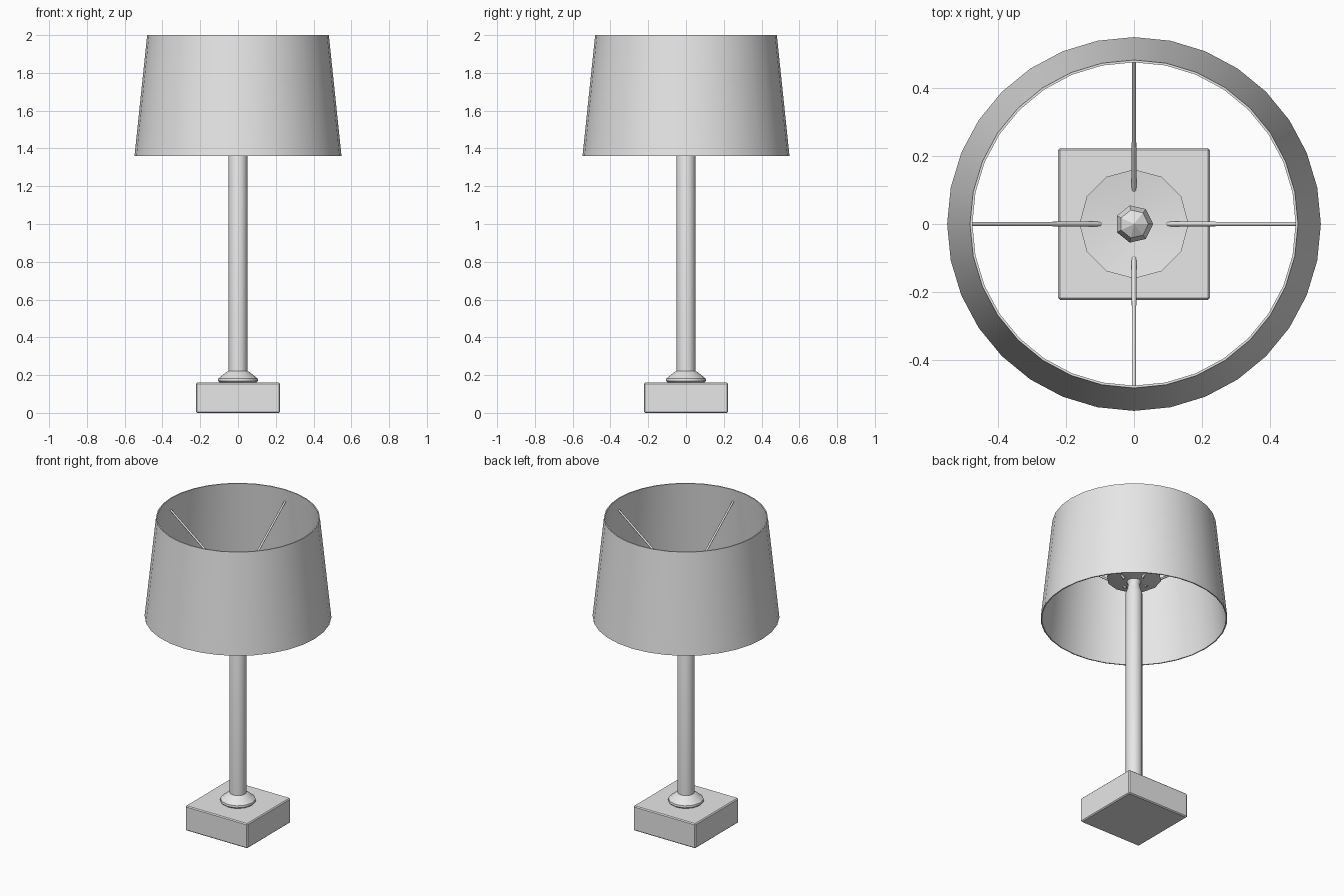
import bpy, bmesh, math
from mathutils import Vector

if "Cube" in bpy.data.objects:
    bpy.data.objects.remove(bpy.data.objects["Cube"], do_unlink=True)

grey = bpy.data.materials.new("plain_grey")
grey.use_nodes = True
grey.diffuse_color = (0.8, 0.8, 0.8, 1)
grey.node_tree.nodes["Principled BSDF"].inputs["Base Color"].default_value = (0.8, 0.8, 0.8, 1)


def finish(name, bm, angle=None):
    """Turn a bmesh into a named object, smooth below the given angle."""
    bmesh.ops.remove_doubles(bm, verts=bm.verts, dist=0.0001)
    bmesh.ops.recalc_face_normals(bm, faces=bm.faces)
    mesh = bpy.data.meshes.new(name)
    bm.to_mesh(mesh)
    bm.free()
    mesh.materials.append(grey)
    obj = bpy.data.objects.new(name, mesh)
    bpy.context.collection.objects.link(obj)
    if angle:
        bpy.ops.object.select_all(action="DESELECT")
        obj.select_set(True)
        bpy.context.view_layer.objects.active = obj
        bpy.ops.object.shade_smooth_by_angle(angle=math.radians(angle))
    return obj


def lathe(name, profile, sides, angle=None, closed=False):
    """Revolve (radius, height) points around the z axis."""
    bm = bmesh.new()
    verts = [bm.verts.new((r, 0, z)) for r, z in profile]
    pairs = list(zip(verts, verts[1:] + verts[:1]))
    edges = [bm.edges.new(p) for p in (pairs if closed else pairs[:-1])]
    bmesh.ops.spin(bm, geom=verts + edges, cent=(0, 0, 0), axis=(0, 0, 1),
                   angle=math.tau, steps=sides, use_merge=False)
    return finish(name, bm, angle)


# Square base block
bm = bmesh.new()
bmesh.ops.create_cube(bm, size=1)
bmesh.ops.scale(bm, vec=(0.445, 0.445, 0.16), verts=bm.verts)
bmesh.ops.translate(bm, vec=(0, 0, 0.08), verts=bm.verts)
bmesh.ops.bevel(bm, geom=bm.edges[:], offset=0.006, segments=1, affect="EDGES")
finish("base_block", bm)

# Collar where the pole meets the base
lathe("base_collar", [(0, 0.155), (0.09, 0.155), (0.106, 0.17), (0.104, 0.182),
                      (0.06, 0.217), (0.046, 0.225), (0, 0.225)], 12, 40)

# Pole with its narrowed neck
lathe("pole", [(0, 0.2), (0.05, 0.2), (0.05, 1.53), (0.04, 1.56),
               (0.034, 1.59), (0.05, 1.625), (0, 1.625)], 12, 40)

# Shallow dish carrying the arms
lathe("support_dish", [(0, 1.61), (0.05, 1.61), (0.16, 1.63),
                       (0.16, 1.637), (0.05, 1.622), (0, 1.622)], 12, 30)

# Faceted knob on top of the dish
lathe("knob", [(0, 1.61), (0.035, 1.615), (0.056, 1.66),
               (0.042, 1.70), (0, 1.725)], 7)

# Four sloping arms that hold the shade
for i, side in enumerate(("left", "back", "right", "front")):
    a = i * math.pi / 2
    out = Vector((math.cos(a), math.sin(a), 0))
    start = out * 0.075 + Vector((0, 0, 1.605))
    end = out * 0.482 + Vector((0, 0, 1.92))
    along = end - start
    bm = bmesh.new()
    bmesh.ops.create_cone(bm, cap_ends=True, segments=8, radius1=0.007,
                          radius2=0.006, depth=along.length)
    bmesh.ops.rotate(bm, verts=bm.verts, cent=(0, 0, 0),
                     matrix=along.to_track_quat("Z", "Y").to_matrix())
    bmesh.ops.translate(bm, vec=(start + end) / 2, verts=bm.verts)
    finish(side + "_arm", bm, 50)

# Thin tapered shade, open at both ends
lathe("lamp_shade", [(0.548, 1.36), (0.481, 2), (0.474, 2), (0.541, 1.36)],
      32, 30, closed=True)
